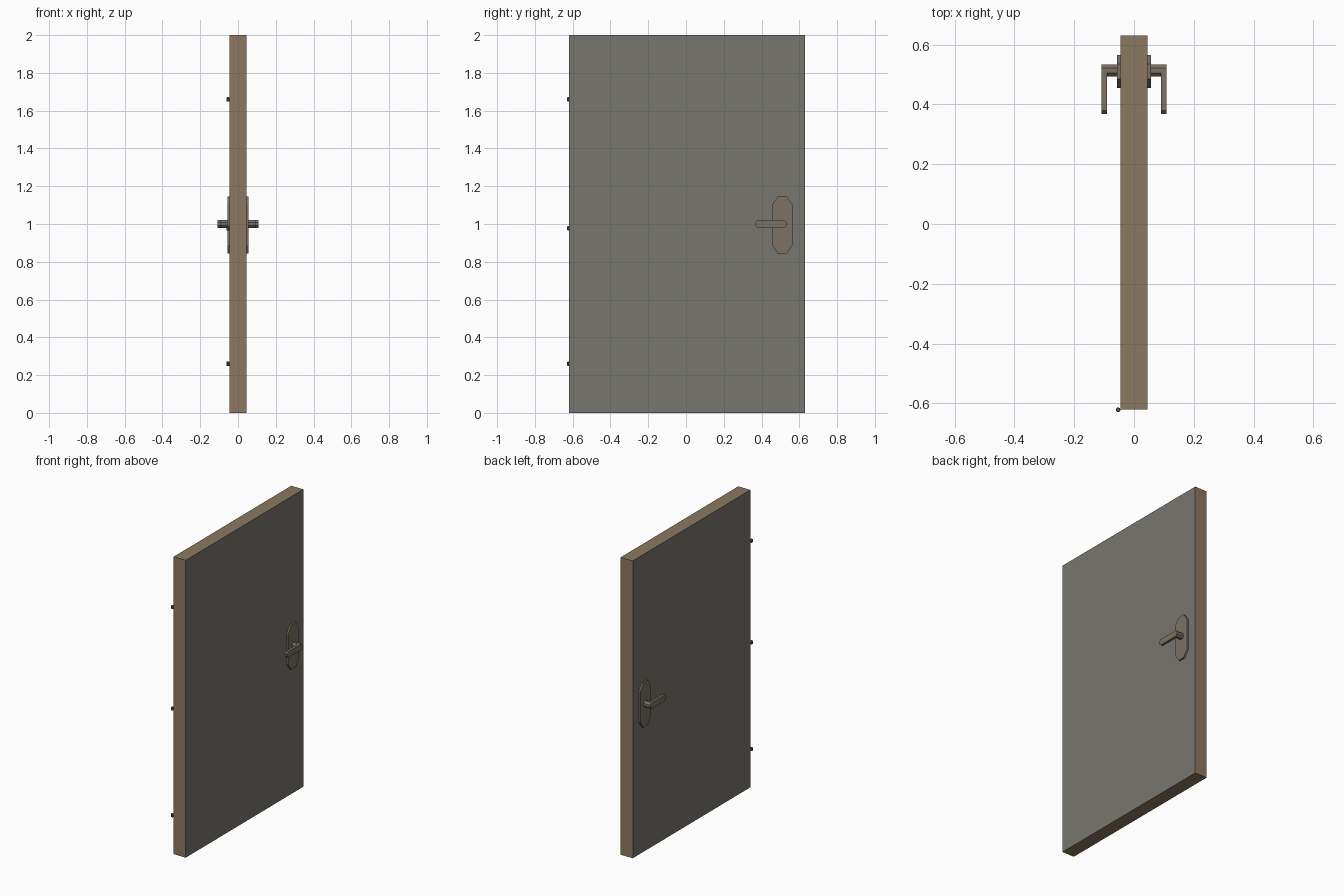
import bpy, bmesh, math
from mathutils import Vector

if "Cube" in bpy.data.objects:
    bpy.data.objects.remove(bpy.data.objects["Cube"])


def material(name, color):
    m = bpy.data.materials.new(name)
    m.diffuse_color = (*color, 1)
    m.use_nodes = True
    m.node_tree.nodes["Principled BSDF"].inputs["Base Color"].default_value = m.diffuse_color
    return m


EDGE = material("brown_edge", (0.26, 0.19, 0.12))
FACE = material("grey_panel", (0.19, 0.18, 0.16))
METAL = material("brown_metal", (0.20, 0.17, 0.13))
STEEL = material("dark_steel", (0.12, 0.12, 0.12))


def make_object(name, bm, *mats):
    bmesh.ops.recalc_face_normals(bm, faces=bm.faces)
    mesh = bpy.data.meshes.new(name)
    bm.to_mesh(mesh)
    bm.free()
    for m in mats:
        mesh.materials.append(m)
    ob = bpy.data.objects.new(name, mesh)
    bpy.context.collection.objects.link(ob)
    return ob


def extrude_x(name, profile, x0, x1, mat):
    """Extrude a (y, z) outline from x0 to x1 and mirror it to the other door side."""
    bm = bmesh.new()
    f = bm.faces.new([bm.verts.new((x0, y, z)) for y, z in profile])
    r = bmesh.ops.extrude_face_region(bm, geom=[f])
    verts = [v for v in r["geom"] if isinstance(v, bmesh.types.BMVert)]
    bmesh.ops.translate(bm, vec=Vector((x1 - x0, 0, 0)), verts=verts)
    ob = make_object(name, bm, mat)
    ob.modifiers.new("both_sides", "MIRROR").use_axis[0] = True
    return ob


def chamfered(y0, y1, z0, z1, cy, cz):
    return [(y0 + cy, z0), (y1 - cy, z0), (y1, z0 + cz), (y1, z1 - cz),
            (y1 - cy, z1), (y0 + cy, z1), (y0, z1 - cz), (y0, z0 + cz)]


# Door slab: brown rim, grey broad faces
bm = bmesh.new()
bmesh.ops.create_cube(bm, size=1)
bmesh.ops.scale(bm, vec=(0.09, 1.25, 2), verts=bm.verts)
bmesh.ops.translate(bm, vec=(0, 0.005, 1), verts=bm.verts)
for f in bm.faces:
    f.material_index = 1 if abs(f.normal.x) > 0.5 else 0
make_object("door_slab", bm, EDGE, FACE)

# Handle plates, octagonal spindles and levers on both sides
extrude_x("handle_plate", chamfered(0.455, 0.565, 0.845, 1.145, 0.03, 0.045),
          0.044, 0.056, METAL)
extrude_x("handle_spindle", chamfered(0.493, 0.533, 0.98, 1.02, 0.0117, 0.0117),
          0.055, 0.091, METAL)
extrude_x("handle_lever", chamfered(0.368, 0.533, 0.98, 1.02, 0.0117, 0.0117),
          0.091, 0.1085, METAL)

# Hinge knuckles
for i, z in enumerate((0.26, 0.977, 1.66)):
    bm = bmesh.new()
    bmesh.ops.create_cone(bm, cap_ends=True, segments=8, radius1=0.008,
                          radius2=0.008, depth=0.023)
    rims = [e for e in bm.edges if abs(e.verts[0].co.z - e.verts[1].co.z) < 1e-5]
    bmesh.ops.bevel(bm, geom=rims, offset=0.002, segments=1, affect="EDGES")
    bmesh.ops.translate(bm, vec=(-0.053, -0.621, z), verts=bm.verts)
    make_object(f"hinge_{i + 1}", bm, STEEL)
